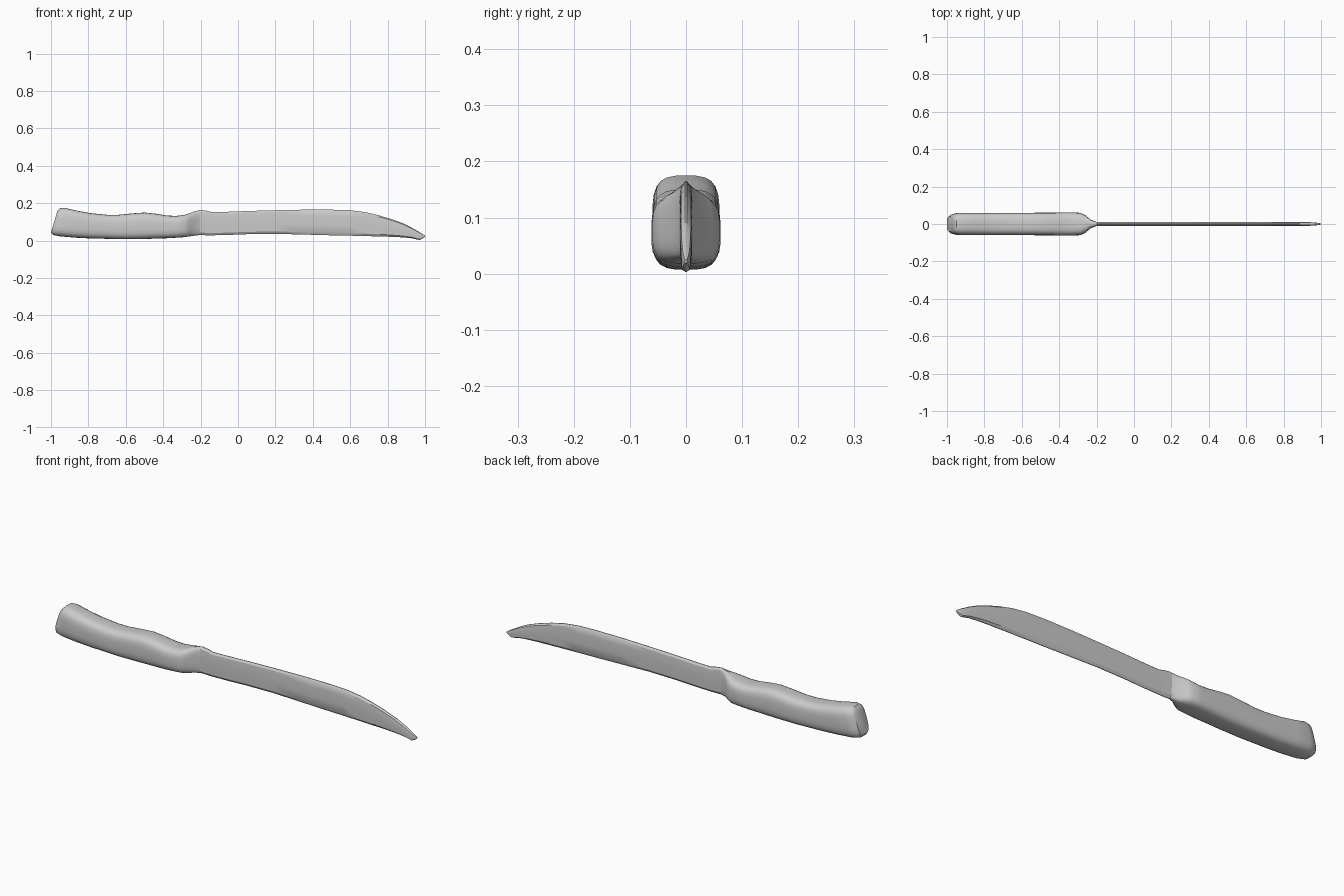
import bpy, bmesh, math


def rounded_ring(n, power):
    """Unit superellipse outline as (width, height) pairs."""
    pts = []
    for i in range(n):
        a = 2 * math.pi * (i + 0.5) / n
        c, s = math.cos(a), math.sin(a)
        pts.append((math.copysign(abs(c) ** (2 / power), c),
                    math.copysign(abs(s) ** (2 / power), s)))
    return pts


def loft(name, outline, stations, angle):
    """Skin an outline through stations: x at bottom, x at top, z bottom, z top, half width."""
    bm = bmesh.new()
    rings = []
    for xb, xt, zb, zt, w in stations:
        rings.append([bm.verts.new((xb + (xt - xb) * (v + 1) / 2, u * w,
                                    zb + (zt - zb) * (v + 1) / 2)) for u, v in outline])
    n = len(outline)
    for a, b in zip(rings, rings[1:]):
        for i in range(n):
            j = (i + 1) % n
            bm.faces.new((a[i], a[j], b[j], b[i]))
    bm.faces.new(rings[0])
    bm.faces.new(rings[-1])
    bmesh.ops.recalc_face_normals(bm, faces=bm.faces)
    mesh = bpy.data.meshes.new(name)
    bm.to_mesh(mesh)
    bm.free()
    obj = bpy.data.objects.new(name, mesh)
    bpy.context.collection.objects.link(obj)
    bpy.ops.object.select_all(action='DESELECT')
    obj.select_set(True)
    bpy.context.view_layer.objects.active = obj
    bpy.ops.object.shade_smooth_by_angle(angle=math.radians(angle))
    return obj


# Handle: slanted butt, waved top, shoulders tapering into the blade
loft("handle", rounded_ring(24, 3.4), [
    (-1.0, -0.965, 0.043, 0.160, 0.040),
    (-0.99, -0.950, 0.030, 0.174, 0.052),
    (-0.95, -0.925, 0.022, 0.175, 0.060),
    (-0.87, -0.860, 0.015, 0.160, 0.060),
    (-0.79, -0.79, 0.011, 0.147, 0.060),
    (-0.70, -0.70, 0.009, 0.138, 0.060),
    (-0.64, -0.64, 0.007, 0.138, 0.060),
    (-0.56, -0.56, 0.007, 0.146, 0.060),
    (-0.50, -0.50, 0.008, 0.150, 0.061),
    (-0.44, -0.44, 0.010, 0.144, 0.061),
    (-0.38, -0.38, 0.012, 0.134, 0.062),
    (-0.33, -0.33, 0.015, 0.132, 0.062),
    (-0.285, -0.285, 0.018, 0.138, 0.060),
    (-0.26, -0.26, 0.022, 0.146, 0.047),
    (-0.23, -0.23, 0.026, 0.156, 0.022),
    (-0.20, -0.20, 0.030, 0.162, 0.011),
], 40)

# Blade: thin bevelled section, straight edge and spine dropping to the tip
section = [(0.15, -1), (0.9, -0.8), (1, -0.2), (1, 0.5), (0.8, 0.85), (0.15, 1)]
section += [(-u, v) for u, v in reversed(section)]
loft("blade", section, [(x, x, b, t, w) for x, b, t, w in [
    (-0.24, 0.027, 0.154, 0.012),
    (-0.20, 0.029, 0.164, 0.012),
    (-0.165, 0.028, 0.159, 0.011),
    (-0.14, 0.028, 0.152, 0.011),
    (-0.05, 0.030, 0.154, 0.011),
    (0.05, 0.034, 0.158, 0.011),
    (0.20, 0.036, 0.162, 0.011),
    (0.35, 0.032, 0.165, 0.011),
    (0.50, 0.028, 0.165, 0.011),
    (0.60, 0.026, 0.162, 0.011),
    (0.68, 0.024, 0.152, 0.011),
    (0.75, 0.022, 0.136, 0.011),
    (0.82, 0.020, 0.115, 0.011),
    (0.88, 0.017, 0.093, 0.011),
    (0.93, 0.012, 0.068, 0.010),
    (0.97, 0.003, 0.045, 0.008),
    (0.99, 0.012, 0.033, 0.005),
    (1.0, 0.019, 0.025, 0.002),
]], 30)
